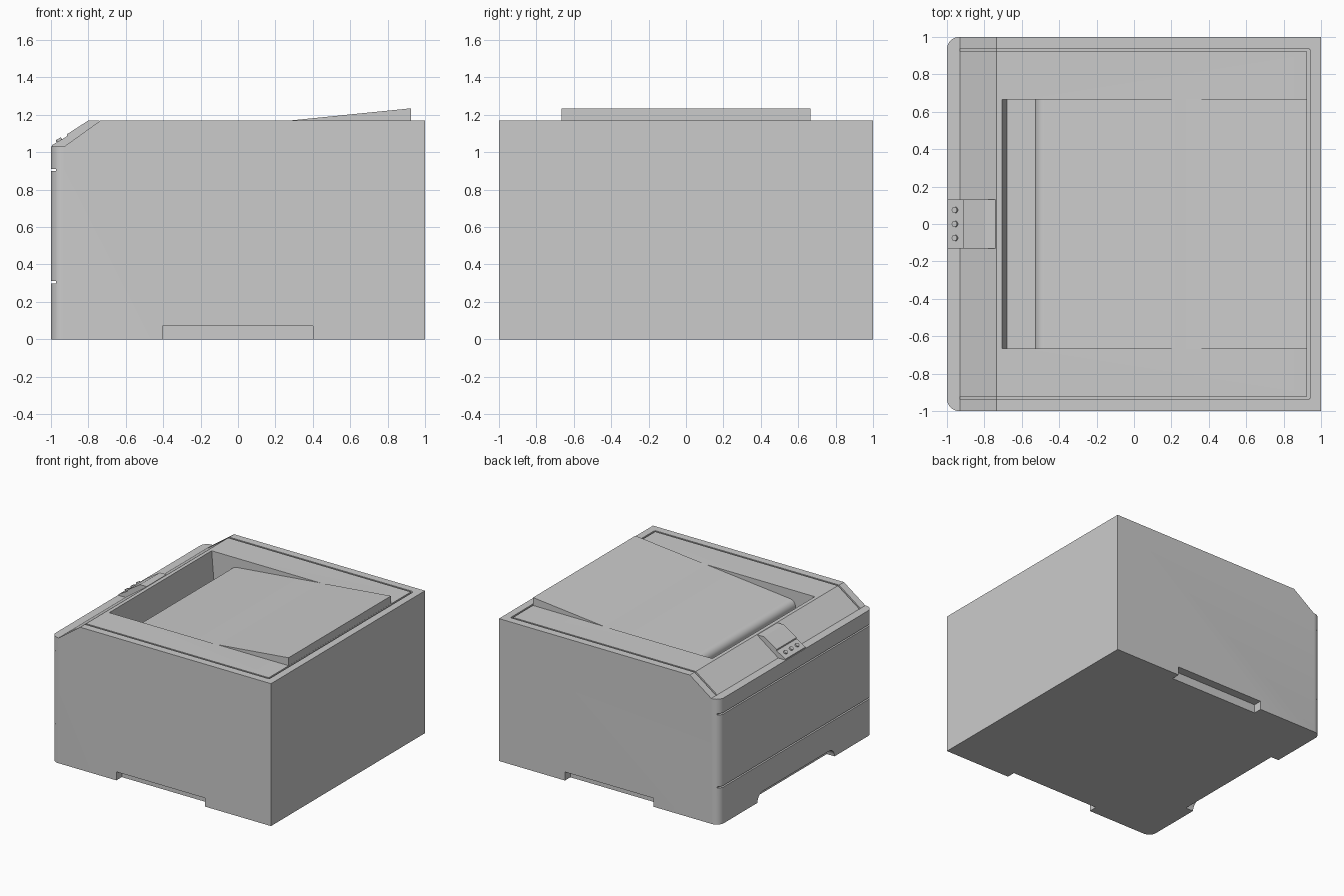
import bpy
import bmesh
import math
from mathutils import Vector

if "Cube" in bpy.data.objects:
    bpy.data.objects.remove(bpy.data.objects["Cube"], do_unlink=True)

grey = bpy.data.materials.new("light_grey")
grey.use_nodes = True
grey.diffuse_color = (0.6, 0.6, 0.6, 1)
for node in grey.node_tree.nodes:
    if node.type == "BSDF_PRINCIPLED":
        node.inputs["Base Color"].default_value = grey.diffuse_color


def finish(bm, name):
    bmesh.ops.recalc_face_normals(bm, faces=bm.faces)
    mesh = bpy.data.meshes.new(name)
    bm.to_mesh(mesh)
    bm.free()
    mesh.materials.append(grey)
    obj = bpy.data.objects.new(name, mesh)
    bpy.context.collection.objects.link(obj)
    return obj


def prism(profile, axis, start, end):
    """Extrude a side profile (other axis, z) along x or y."""
    bm = bmesh.new()
    if axis == "y":
        points = [Vector((a, start, z)) for a, z in profile]
        step = Vector((0, end - start, 0))
    else:
        points = [Vector((start, a, z)) for a, z in profile]
        step = Vector((end - start, 0, 0))
    face = bm.faces.new([bm.verts.new(p) for p in points])
    result = bmesh.ops.extrude_face_region(bm, geom=[face])
    moved = [g for g in result["geom"] if isinstance(g, bmesh.types.BMVert)]
    bmesh.ops.translate(bm, verts=moved, vec=step)
    return bm


def rect(a0, a1, z0, z1):
    return [(a0, z0), (a1, z0), (a1, z1), (a0, z1)]


def arc(cx, cz, radius, a0, a1, steps=8):
    angles = [math.radians(a0 + (a1 - a0) * i / steps) for i in range(steps + 1)]
    return [(cx + radius * math.cos(a), cz + radius * math.sin(a)) for a in angles]


def activate(obj):
    bpy.ops.object.select_all(action="DESELECT")
    obj.select_set(True)
    bpy.context.view_layer.objects.active = obj


def cut(target, profile, axis, start, end):
    cutter = finish(prism(profile, axis, start, end), "cutter")
    cutter.hide_render = True
    mod = target.modifiers.new("cut", "BOOLEAN")
    mod.operation = "DIFFERENCE"
    mod.solver = "EXACT"
    mod.object = cutter
    activate(target)
    bpy.ops.object.modifier_apply(modifier=mod.name)
    bpy.data.objects.remove(cutter, do_unlink=True)


TOP = 1.17
LEDGE = 1.03

# Housing with a sloped shoulder and two rounded upright corners
outline = [(-1, 0), (1, 0), (1, TOP), (-0.735, TOP), (-0.93, LEDGE), (-1, LEDGE)]
bm = prism(outline, "y", -1, 1)
corners = [e for e in bm.edges
           if all(v.co.x < -0.99 for v in e.verts)
           and abs(e.verts[0].co.y - e.verts[1].co.y) < 0.01]
bmesh.ops.bevel(bm, geom=corners, offset=0.065, segments=8, profile=0.5, affect="EDGES")
housing = finish(bm, "housing")

# Paper well with a rounded nose on the output slope
well = [(-0.709, 1.22), (-0.705, TOP), (-0.68, 0.87), (-0.53, 0.87)]
well += arc(-0.475, 1.039, 0.055, 180, 96)
well += [(0.28, TOP), (0.28, 1.22)]
cut(housing, well, "y", -0.665, 0.665)

# Panel seams across the end face
for z in (0.305, 0.905):
    cut(housing, rect(-1.1, -0.973, z - 0.006, z + 0.006), "y", -1.1, 1.1)

# Lid seam: two long grooves down the shoulder and one across
groove = [(-0.93, 1.3), (-0.93, LEDGE - 0.015), (-0.735, TOP - 0.015),
          (0.935, TOP - 0.015), (0.935, 1.3)]
for side in (-1, 1):
    cut(housing, groove, "y", side * 0.923, side * 0.937)
cut(housing, rect(0.926, 0.94, TOP - 0.016, 1.3), "y", -0.932, 0.932)

# Hand recesses along the bottom edges
for side in (-1, 1):
    cut(housing, rect(-0.405, 0.4, -0.1, 0.07), "y", side * 0.93, side * 1.1)
hand_hold = [(-0.5, -0.1), (0.5, -0.1)]
hand_hold += arc(0.43, 0.0, 0.07, 0, 90) + arc(-0.43, 0.0, 0.07, 90, 180)
cut(housing, hand_hold, "x", -1.1, -0.93)

# Raised output flap
flap = [(0.28, TOP), (0.28, 1.15), (0.925, 1.15), (0.925, 1.235)]
finish(prism(flap, "y", -0.665, 0.665), "output_flap")

# Control panel on the shoulder, with a small step above the buttons
panel = [(-0.995, 1.02), (-0.995, 1.038), (-0.915, 1.085), (-0.915, 1.096),
         (-0.8, TOP), (-0.74, TOP), (-0.74, 1.1), (-0.93, 1.0)]
finish(prism(panel, "y", -0.13, 0.13), "control_panel")

# Buttons
normal = Vector((-0.047, 0, 0.08)).normalized()
for i, y in enumerate((-0.075, 0, 0.075)):
    bm = bmesh.new()
    bmesh.ops.create_cone(bm, cap_ends=True, segments=20, radius1=0.016,
                          radius2=0.016, depth=0.024)
    turn = normal.to_track_quat("Z", "Y").to_matrix()
    bmesh.ops.rotate(bm, verts=bm.verts, matrix=turn, cent=(0, 0, 0))
    bmesh.ops.translate(bm, verts=bm.verts, vec=(-0.955, y, 1.0615))
    button = finish(bm, "button_%d" % (i + 1))
    activate(button)
    bpy.ops.object.shade_smooth_by_angle(angle=math.radians(30))

activate(housing)
bpy.ops.object.shade_smooth_by_angle(angle=math.radians(30))
